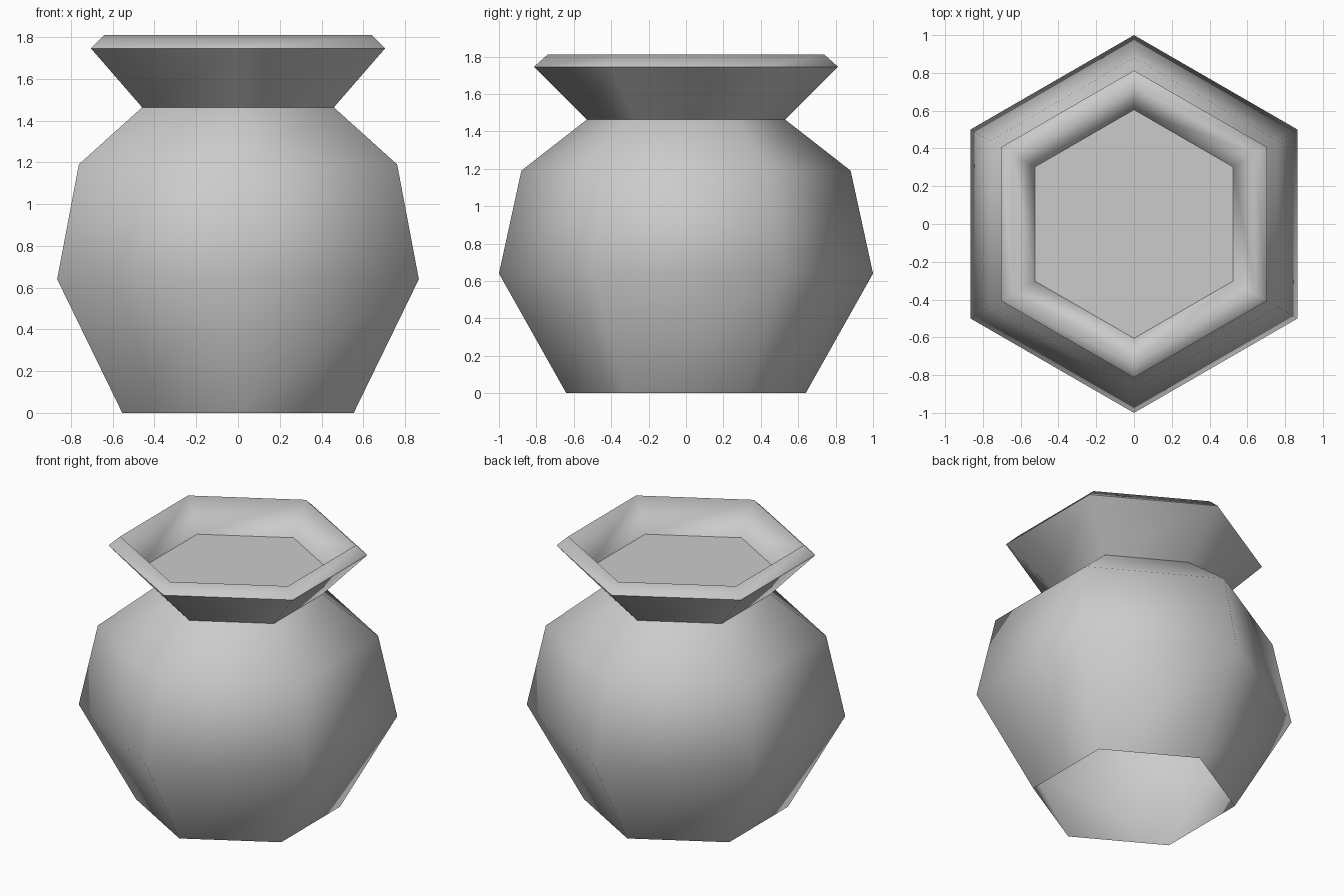
import bpy
import bmesh
from math import cos, sin, pi

cube = bpy.data.objects.get("Cube")
if cube:
    bpy.data.objects.remove(cube, do_unlink=True)

SIDES = 6

clay = bpy.data.materials.new("grey clay")
clay.use_nodes = True
GREY = (0.6, 0.6, 0.6, 1)
clay.diffuse_color = GREY
clay.node_tree.nodes["Principled BSDF"].inputs["Base Color"].default_value = GREY


def lathe(name, profile, sharp_rings=(), fill_top=False):
    """Turn (radius, height) points into a smooth six-sided shell."""
    bm = bmesh.new()
    rings = [[bm.verts.new((r * sin(2 * pi * i / SIDES), -r * cos(2 * pi * i / SIDES), z))
              for i in range(SIDES)] for r, z in profile]
    for low, high in zip(rings, rings[1:]):
        for i in range(SIDES):
            j = (i + 1) % SIDES
            bm.faces.new((low[i], low[j], high[j], high[i]))
    if fill_top:
        bm.faces.new(rings[-1])
    for face in bm.faces:
        face.smooth = True
    for k in sharp_rings:
        for i in range(SIDES):
            bm.edges.get((rings[k][i], rings[k][(i + 1) % SIDES])).smooth = False
    mesh = bpy.data.meshes.new(name)
    bm.to_mesh(mesh)
    bm.free()
    mesh.materials.append(clay)
    obj = bpy.data.objects.new(name, mesh)
    bpy.context.collection.objects.link(obj)


# Rounded belly, open underneath
lathe("pot_body", [(0.64, 0), (1.0, 0.64), (0.88, 1.19), (0.53, 1.463)])

# Flared rim, its bevelled lip, and the flat filling inside the mouth
lathe("pot_rim", [(0.53, 1.463), (0.813, 1.745), (0.74, 1.81), (0.605, 1.60)],
      sharp_rings=[1, 3], fill_top=True)
